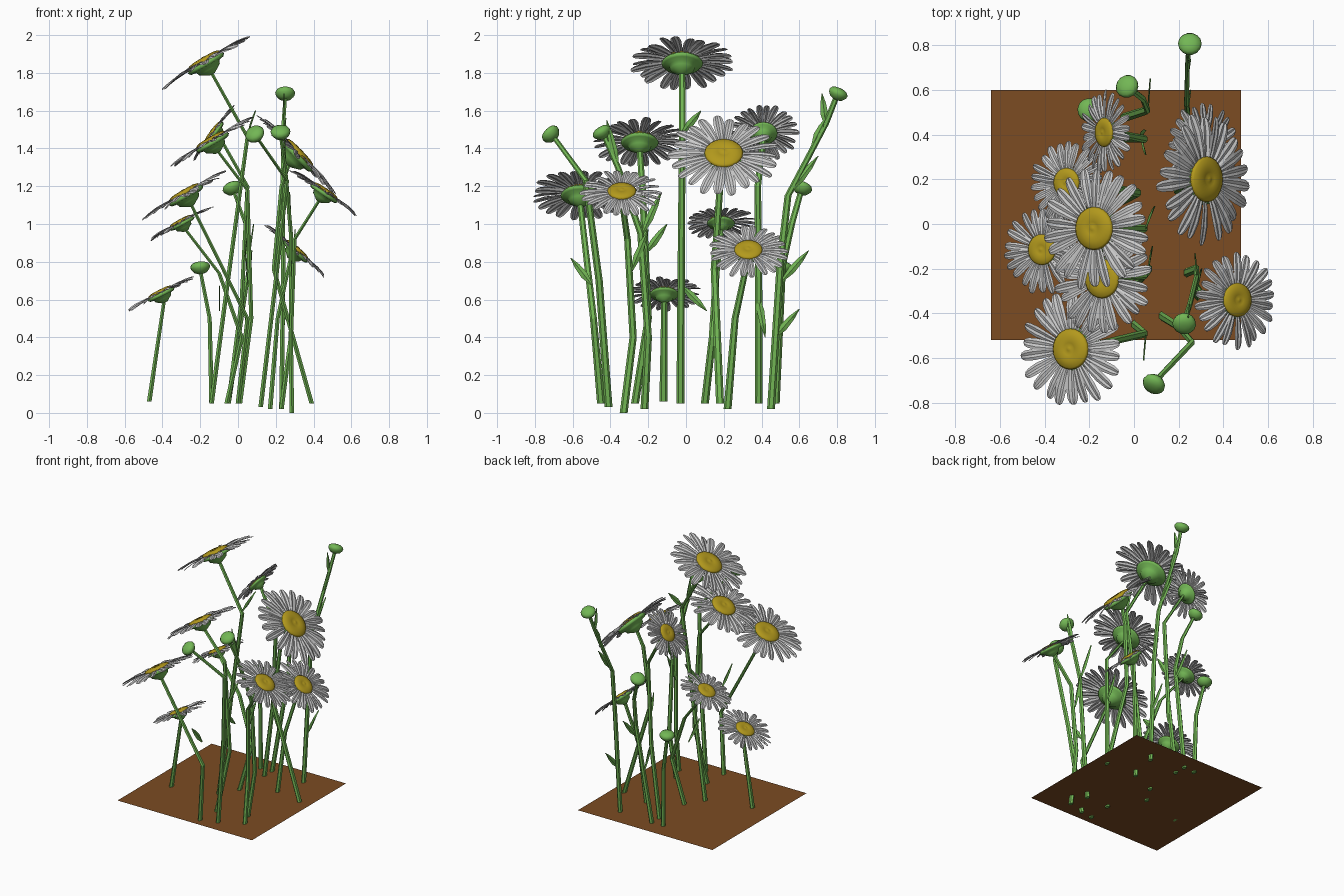
import bpy, bmesh, math, random
from mathutils import Vector, Matrix

random.seed(4)


def mat(name, rgb):
    m = bpy.data.materials.new(name)
    m.diffuse_color = (*rgb, 1)
    return m


GREEN = mat("green", (0.17, 0.47, 0.09))
YELLOW = mat("yellow", (0.45, 0.32, 0.012))
BROWN = mat("soil", (0.2, 0.072, 0.016))


def finish(bm, name, material=None, smooth=False):
    bmesh.ops.recalc_face_normals(bm, faces=bm.faces)
    me = bpy.data.meshes.new(name)
    bm.to_mesh(me)
    bm.free()
    if material:
        me.materials.append(material)
    if smooth:
        me.shade_smooth()
    ob = bpy.data.objects.new(name, me)
    bpy.context.collection.objects.link(ob)
    return ob


def bridge(bm, rings):
    for a, b in zip(rings, rings[1:]):
        n = len(a)
        for i in range(n):
            bm.faces.new((a[i], a[(i + 1) % n], b[(i + 1) % n], b[i]))
    bm.faces.new(rings[0])
    bm.faces.new(rings[-1])


def lathe(name, profile, M, material, n=20):
    bm = bmesh.new()
    rings = [[bm.verts.new(M @ Vector((r * math.cos(k * math.tau / n), r * math.sin(k * math.tau / n), z)))
              for k in range(n)] for r, z in profile]
    bridge(bm, rings)
    return finish(bm, name, material, True)


def stem(name, pts):
    # six-sided tube, wider along y than along x
    bm = bmesh.new()
    rings = []
    for i, p in enumerate(pts):
        s = 1.0 - 0.25 * i / (len(pts) - 1)
        rings.append([bm.verts.new((p[0] + 0.014 * s * math.sin(k * math.tau / 6),
                                    p[1] + 0.021 * s * math.cos(k * math.tau / 6), p[2])) for k in range(6)])
    bridge(bm, rings)
    finish(bm, name, GREEN)


def frame(c, n):
    return Matrix.Translation(c) @ Vector(n).normalized().to_track_quat('Z', 'Y').to_matrix().to_4x4()


def petals(name, M, r, count=22):
    # grooved blades around the disc, each with its own length and twist
    bm = bmesh.new()
    stations = [(0.26, 0.04, 0.0), (0.45, 0.075, 0.015), (0.72, 0.097, 0.01),
                (0.9, 0.085, -0.015), (0.97, 0.06, -0.03), (1.0, 0.025, -0.04)]
    for k in range(count):
        rot = Matrix.Rotation(k * math.tau / count + random.uniform(-0.05, 0.05), 4, 'Z')
        ln = random.uniform(0.92, 1.02)
        lift = random.uniform(-0.035, 0.03)
        twist = random.uniform(-0.3, 0.3)
        rows = []
        for t, w, z in stations:
            row = []
            for j in range(5):
                s = (j - 2) / 2
                groove = (0, 0.014, -0.004, 0.014, 0)[j]
                v = Vector((t * ln, s * w, z + groove + lift * t + twist * s * w))
                row.append(bm.verts.new(M @ rot @ (v * r)))
            rows.append(row)
        for a, b in zip(rows, rows[1:]):
            for j in range(4):
                bm.faces.new((a[j], a[j + 1], b[j + 1], b[j]))
    finish(bm, name)


def flower(i, c, n, r, path):
    M = frame(c, n)
    petals(f"petals_{i}", M, r)
    k = r / 0.28
    lathe(f"flower_disc_{i}", [(0.09 * k, -0.005), (0.097 * k, 0.008 * k), (0.088 * k, 0.018 * k),
                               (0.06 * k, 0.024 * k), (0.03 * k, 0.025 * k), (0.022 * k, 0.021 * k),
                               (0.008 * k, 0.027 * k)], M, YELLOW, 24)
    lathe(f"flower_cup_{i}", [(0.1 * k, 0), (0.11 * k, -0.012 * k), (0.098 * k, -0.025 * k),
                              (0.07 * k, -0.03 * k), (0.063 * k, -0.048 * k), (0.035 * k, -0.066 * k),
                              (0.014, -0.078 * k)], M, GREEN)
    stem(f"flower_stem_{i}", path + [tuple(M @ Vector((0, 0, -0.06 * k)))])


def bud(i, c, n, path):
    M = frame(c, n)
    lathe(f"bud_{i}", [(0.012, -0.035), (0.034, -0.027), (0.05, -0.008), (0.053, 0.006),
                       (0.045, 0.02), (0.025, 0.029), (0.008, 0.031)], M, GREEN, 14)
    stem(f"bud_stem_{i}", path + [tuple(M @ Vector((0, 0, -0.025)))])


def leaf(i, base, tip):
    # lance-shaped blade lying close to the y-z plane
    a, b = Vector(base), Vector(tip)
    d = b - a
    side = d.cross(Vector((1, 0, 0))).normalized()
    bm = bmesh.new()
    rows = [[bm.verts.new(a + d * t + side * w * s + Vector((0.006 * (1 - abs(s)), 0, 0)))
             for s in (-1, 0, 1)] for t, w in ((0, 0.006), (0.35, 0.02), (0.7, 0.015), (1, 0.002))]
    for p, q in zip(rows, rows[1:]):
        for j in range(2):
            bm.faces.new((p[j], p[j + 1], q[j + 1], q[j]))
    finish(bm, f"leaf_{i}", GREEN)


# soil patch
bm = bmesh.new()
bm.faces.new([bm.verts.new((x, y, 0.06)) for x, y in ((-0.64, -0.52), (0.48, -0.52), (0.48, 0.6), (-0.64, 0.6))])
finish(bm, "soil", BROWN)

# open flowers: centre, facing, radius, stem path from the ground
flowers = [
    ((-0.175, -0.02, 1.86), (-0.5, 0, 0.86), 0.28, [(-0.14, -0.03, 0.05), (-0.04, -0.025, 0.8), (0.05, -0.02, 1.46)]),
    ((0.32, 0.2, 1.37), (0.72, 0, 0.69), 0.295, [(0.39, 0.18, 0.05), (0.19, 0.15, 0.76), (0.23, 0.18, 1.2)]),
    ((-0.13, 0.41, 1.485), (-0.8, 0, 0.6), 0.19, [(-0.05, 0.385, 0.05), (0.02, 0.385, 0.6), (0.05, 0.38, 1.2)]),
    ((-0.14, -0.245, 1.44), (-0.5, 0, 0.86), 0.255, [(0.01, -0.27, 0.05), (0.07, -0.2, 0.5), (0.05, -0.23, 1.18)]),
    ((-0.28, -0.56, 1.16), (-0.5, 0, 0.87), 0.265, [(0.0, -0.45, 0.05), (0.05, -0.49, 0.5)]),
    ((-0.3, 0.185, 1.01), (-0.47, 0, 0.88), 0.19, [(-0.06, 0.1, 0.05), (0.02, 0.14, 0.4), (-0.1, 0.16, 0.74)]),
    ((-0.41, -0.115, 0.635), (-0.45, 0, 0.89), 0.2, [(-0.47, -0.12, 0.06)]),
    ((0.46, -0.34, 1.17), (0.56, 0, 0.83), 0.22, [(0.285, -0.33, 0.0), (0.28, -0.28, 0.4), (0.3, -0.31, 0.92)]),
    ((0.31, 0.33, 0.86), (0.66, 0, 0.75), 0.215, [(0.17, 0.22, 0.02), (0.21, 0.26, 0.5)]),
]
for i, f in enumerate(flowers, 1):
    flower(i, *f)

# closed buds
buds = [
    ((0.25, 0.805, 1.69), (0, 0.4, 0.85), [(0.23, 0.45, 0.02), (0.24, 0.5, 0.8), (0.235, 0.54, 1.15), (0.24, 0.74, 1.53)]),
    ((0.09, -0.715, 1.475), (-0.4, -0.65, 0.65), [(0.12, -0.41, 0.03), (0.2, -0.46, 0.7), (0.26, -0.53, 1.23)]),
    ((0.225, -0.445, 1.485), (-0.05, -0.5, 0.8), [(0.23, -0.22, 0.02), (0.28, -0.2, 0.4), (0.28, -0.24, 0.95), (0.25, -0.36, 1.3)]),
    ((-0.03, 0.615, 1.19), (-0.35, 0.3, 0.88), [(-0.05, 0.475, 0.05), (0.06, 0.51, 0.78), (0.04, 0.56, 1.0)]),
    ((-0.2, 0.51, 0.77), (-0.1, 0.1, 1), [(-0.14, 0.47, 0.05), (-0.15, 0.48, 0.5)]),
]
for i, b in enumerate(buds, 1):
    bud(i, *b)

# leaves along the stems
leaves = [((0.05, -0.5, 0.68), (0.04, -0.61, 0.82)), ((0.06, -0.21, 0.85), (0.08, -0.1, 1.0)),
          ((0.28, -0.23, 0.95), (0.27, -0.13, 1.17)), ((0.05, -0.02, 1.48), (0.09, 0.08, 1.6)),
          ((0.24, 0.56, 1.18), (0.24, 0.7, 1.36)), ((0.24, 0.74, 1.52), (0.24, 0.72, 1.69)),
          ((0.06, 0.51, 0.7), (0.07, 0.65, 0.86)), ((0.235, 0.47, 0.4), (0.25, 0.6, 0.55)),
          ((0.02, 0.38, 0.62), (0.05, 0.42, 0.4)), ((-0.1, -0.02, 0.67), (-0.1, 0.11, 0.54)),
          ((0.25, -0.36, 1.3), (0.24, -0.42, 1.55)), ((0.03, 0.385, 0.8), (0.05, 0.31, 0.95)),
          ((0.28, -0.29, 0.75), (0.3, -0.2, 0.97)), ((0.24, 0.67, 1.42), (0.25, 0.74, 1.56))]
for i, l in enumerate(leaves, 1):
    leaf(i, *l)
